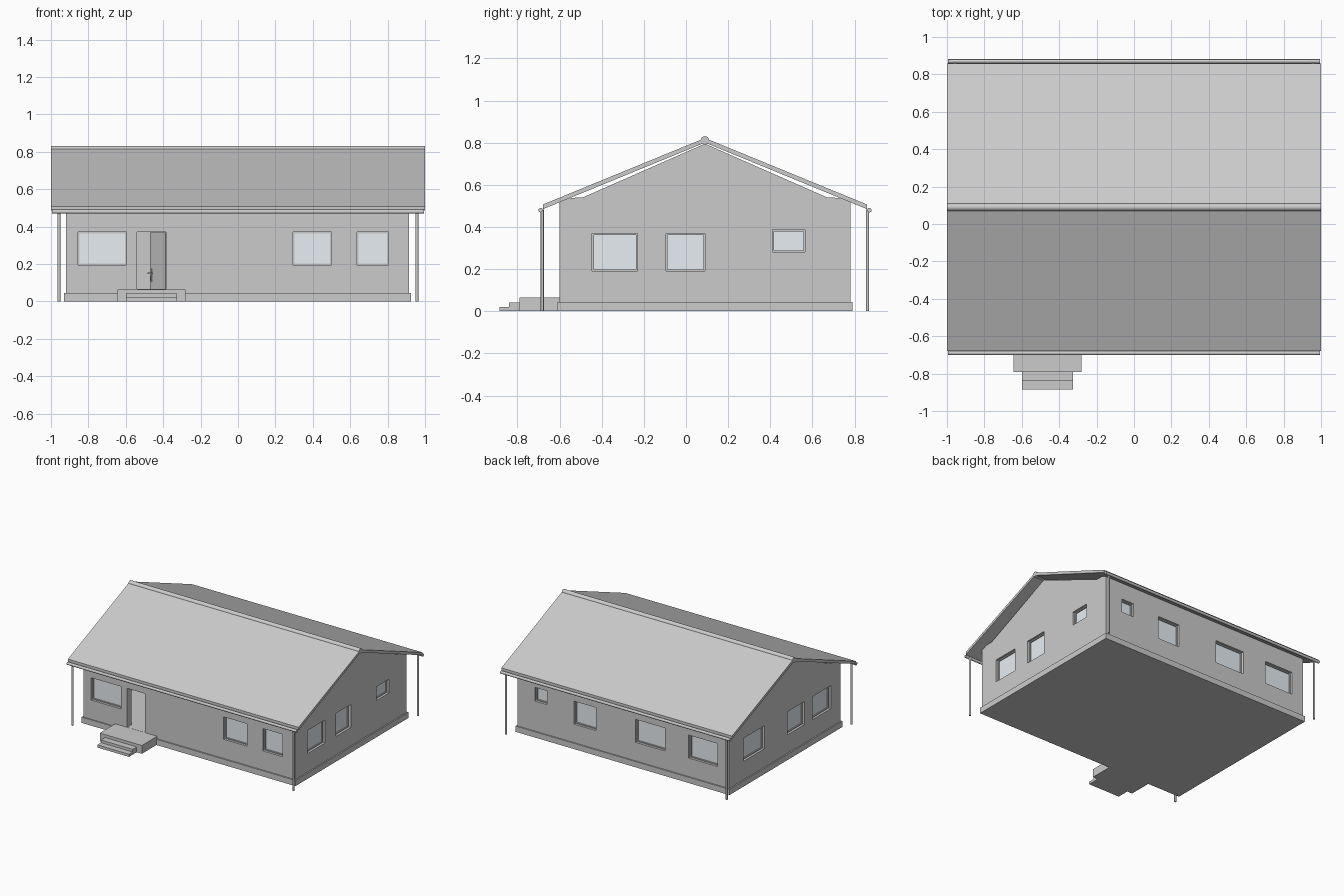
import bpy, bmesh, math
from mathutils import Matrix, Vector

if "Cube" in bpy.data.objects:
    bpy.data.objects.remove(bpy.data.objects["Cube"])

WX0, WX1, WY0, WY1 = -0.92, 0.915, -0.60, 0.78   # outer wall faces
RIDGE_Y = 0.09


def material(name, color):
    m = bpy.data.materials.new(name)
    m.diffuse_color = (*color, 1)
    m.use_nodes = True
    m.node_tree.nodes["Principled BSDF"].inputs["Base Color"].default_value = m.diffuse_color
    return m


glass_mat = material("pale_glass", (0.80, 0.86, 0.90))
brown_mat = material("brown_handle", (0.45, 0.25, 0.12))


def finish(bm, name, mat=None):
    bmesh.ops.recalc_face_normals(bm, faces=bm.faces[:])
    me = bpy.data.meshes.new(name)
    bm.to_mesh(me)
    bm.free()
    ob = bpy.data.objects.new(name, me)
    bpy.context.collection.objects.link(ob)
    if mat:
        me.materials.append(mat)
    return ob


def add_box(bm, lo, hi):
    size = [max(b - a, 1e-4) for a, b in zip(lo, hi)]
    mid = [(a + b) / 2 for a, b in zip(lo, hi)]
    bmesh.ops.create_cube(bm, size=1, matrix=Matrix.Translation(mid) @ Matrix.Diagonal((*size, 1)))


def boxes(name, items, mat=None):
    bm = bmesh.new()
    for lo, hi in items:
        add_box(bm, lo, hi)
    return finish(bm, name, mat)


def extrude_x(name, profile, x0, x1):
    bm = bmesh.new()
    face = bm.faces.new([bm.verts.new((x0, y, z)) for y, z in profile])
    ext = bmesh.ops.extrude_face_region(bm, geom=[face])
    verts = [v for v in ext["geom"] if isinstance(v, bmesh.types.BMVert)]
    bmesh.ops.translate(bm, verts=verts, vec=(x1 - x0, 0, 0))
    return finish(bm, name)


def rod(name, p, q, r, sides=12, mat=None):
    p, q = Vector(p), Vector(q)
    bm = bmesh.new()
    rot = (q - p).to_track_quat('Z', 'Y').to_matrix().to_4x4()
    bmesh.ops.create_cone(bm, cap_ends=True, segments=sides, radius1=r, radius2=r,
                          depth=(q - p).length, matrix=Matrix.Translation((p + q) / 2) @ rot)
    ob = finish(bm, name, mat)
    bpy.context.view_layer.objects.active = ob
    ob.select_set(True)
    bpy.ops.object.shade_smooth_by_angle(angle=math.radians(40))
    ob.select_set(False)
    return ob


def in_wall(side, a0, a1, z0, z1, d0, d1):
    """Box spanning a0..a1 along a wall, from depth d0 to d1 inside its outer face."""
    if side == "front":
        return (a0, WY0 + d0, z0), (a1, WY0 + d1, z1)
    if side == "back":
        return (a0, WY1 - d1, z0), (a1, WY1 - d0, z1)
    if side == "left":
        return (WX0 + d0, a0, z0), (WX0 + d1, a1, z1)
    return (WX1 - d1, a0, z0), (WX1 - d0, a1, z1)


LOW, HIGH, SMALL = 0.19, 0.37, 0.28
windows = [("front", -0.855, -0.595, 0.195, HIGH), ("front", 0.295, 0.50, 0.195, HIGH),
           ("front", 0.635, 0.805, 0.195, HIGH),
           ("right", -0.445, -0.23, LOW, HIGH), ("right", -0.095, 0.09, LOW, HIGH),
           ("right", 0.41, 0.565, SMALL, 0.387),
           ("back", 0.66, 0.765, SMALL, 0.387), ("back", 0.235, 0.425, LOW, HIGH),
           ("back", -0.365, -0.11, LOW, HIGH), ("back", -0.82, -0.57, LOW, HIGH),
           ("left", 0.34, 0.60, LOW, HIGH), ("left", -0.155, 0.06, LOW, HIGH),
           ("left", -0.48, -0.255, LOW, HIGH)]

# Walls with gables, hollowed and cut for door and windows
walls = extrude_x("walls", [(WY0, 0), (WY1, 0), (WY1, 0.52), (WY1 - 0.035, 0.537), (0.67, 0.54),
                            (RIDGE_Y, 0.795), (-0.49, 0.54), (WY0 + 0.035, 0.537), (WY0, 0.52)], WX0, WX1)
room = boxes("room_cutter", [((WX0 + 0.05, WY0 + 0.05, 0.065), (WX1 - 0.05, WY1 - 0.05, 0.50))])
holes = boxes("opening_cutter", [in_wall(*w, -0.03, 0.07) for w in windows]
              + [in_wall("front", -0.54, -0.385, 0.066, 0.37, -0.03, 0.07)])
bpy.context.view_layer.objects.active = walls
for cutter in (room, holes):
    mod = walls.modifiers.new("cut", 'BOOLEAN')
    mod.operation = 'DIFFERENCE'
    mod.solver = 'EXACT'
    mod.object = cutter
    bpy.ops.object.modifier_apply(modifier=mod.name)
    bpy.data.objects.remove(cutter)

# Window frames and panes
for i, (side, a0, a1, z0, z1) in enumerate(windows):
    t = 0.008
    bars = [(a0, a0 + t, z0, z1), (a1 - t, a1, z0, z1),
            (a0 + t, a1 - t, z0, z0 + t), (a0 + t, a1 - t, z1 - t, z1)]
    boxes(f"window_frame_{i}", [in_wall(side, *b, 0.018, 0.045) for b in bars])
    boxes(f"window_pane_{i}", [in_wall(side, a0 + t, a1 - t, z0 + t, z1 - t, 0.026, 0.034)], glass_mat)

# Plinth
boxes("plinth", [((-0.93, -0.61, 0), (0.925, 0.79, 0.045))])

# Landing and two steps
boxes("landing", [((-0.645, -0.79, 0), (-0.28, WY0, 0.065))])
boxes("upper_step", [((-0.60, -0.84, 0), (-0.325, -0.79, 0.042))])
boxes("lower_step", [((-0.60, -0.885, 0), (-0.325, -0.84, 0.021))])

# Door leaf standing open inward, with plate and lever
turn = math.radians(-57)
place = Matrix.Translation((-0.387, WY0 + 0.035, 0)) @ Matrix.Rotation(turn, 4, 'Z')
parts = [boxes("door_leaf", [((-0.152, 0, 0.067), (0, 0.012, 0.368))]),
         boxes("handle_plate", [((-0.147, -0.003, 0.105), (-0.135, 0.015, 0.175))]),
         rod("handle_spindle", (-0.141, -0.018, 0.15), (-0.141, 0.03, 0.15), 0.004),
         boxes("door_lever", [((-0.145, -0.02, 0.146), (-0.105, -0.014, 0.154)),
                              ((-0.145, 0.026, 0.146), (-0.105, 0.032, 0.154))]),
         boxes("lock_cover", [((-0.145, -0.006, 0.112), (-0.137, 0.018, 0.135))], brown_mat)]
for p in parts:
    p.data.transform(place)

# Gable roof and ridge cap
E = 0.768
extrude_x("roof", [(RIDGE_Y - E, 0.485), (RIDGE_Y - E, 0.507), (RIDGE_Y, 0.822),
                   (RIDGE_Y + E, 0.507), (RIDGE_Y + E, 0.485), (RIDGE_Y, 0.80)], -1, 1)
rod("ridge_cap", (-1, RIDGE_Y, 0.811), (1, RIDGE_Y, 0.811), 0.02, 16)

# Gutters and corner downpipes
for side, s in (("front", -1), ("back", 1)):
    y = RIDGE_Y + s * 0.78
    rod(f"{side}_gutter", (-0.995, y, 0.48), (0.995, y, 0.48), 0.011)
    for end, x in (("left", -0.957), ("right", 0.957)):
        rod(f"{side}_{end}_downpipe", (x, y - s * 0.008, 0), (x, y - s * 0.008, 0.482), 0.0075)
